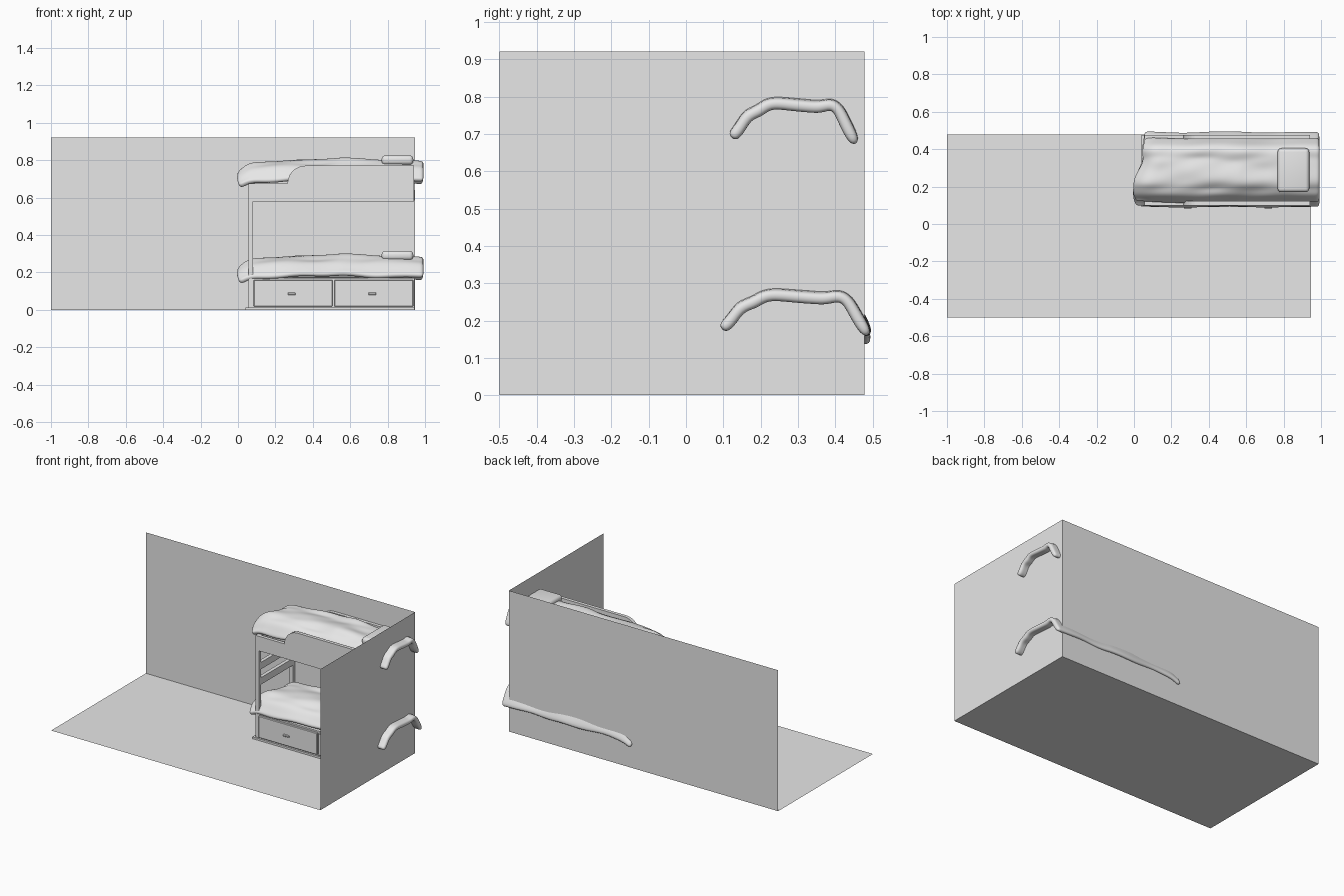
import bpy, bmesh, math

if "Cube" in bpy.data.objects:
    bpy.data.objects.remove(bpy.data.objects["Cube"])

grey = bpy.data.materials.new("plain grey")
grey.diffuse_color = (0.8, 0.8, 0.8, 1)
grey.use_nodes = True
grey.node_tree.nodes["Principled BSDF"].inputs["Base Color"].default_value = grey.diffuse_color


def make(name, bm):
    bmesh.ops.recalc_face_normals(bm, faces=bm.faces)
    me = bpy.data.meshes.new(name)
    bm.to_mesh(me)
    bm.free()
    me.materials.append(grey)
    ob = bpy.data.objects.new(name, me)
    bpy.context.collection.objects.link(ob)
    return ob


def box(name, x0, x1, y0, y1, z0, z1, bevel=0, segs=2):
    bm = bmesh.new()
    bmesh.ops.create_cube(bm, size=1)
    for v in bm.verts:
        v.co = ((x0 + x1) / 2 + v.co.x * (x1 - x0),
                (y0 + y1) / 2 + v.co.y * (y1 - y0),
                (z0 + z1) / 2 + v.co.z * (z1 - z0))
    ob = make(name, bm)
    if bevel:
        m = ob.modifiers.new("round", 'BEVEL')
        m.width, m.segments = bevel, segs
    return ob


def plane(name, pts):
    bm = bmesh.new()
    bm.faces.new([bm.verts.new(p) for p in pts])
    return make(name, bm)


def lerp(table, t):
    for (a, p), (b, q) in zip(table, table[1:]):
        if t <= b:
            return p + (q - p) * (t - a) / (b - a)
    return table[-1][1]


# room: floor and two walls
X0, X1, Y0, Y1, H = -1, 0.945, -0.5, 0.478, 0.92
plane("floor", [(X0, Y0, 0), (X1, Y0, 0), (X1, Y1, 0), (X0, Y1, 0)])
plane("back_wall", [(X0, Y1, 0), (X1, Y1, 0), (X1, Y1, H), (X0, Y1, H)])
plane("right_wall", [(X1, Y0, 0), (X1, Y1, 0), (X1, Y1, H), (X1, Y0, H)])


# bed side panels: post plus guard rail with a stepped curve
def side_panel(name, y0, y1, step):
    pts = [(0.055, 0), (0.08, 0), (0.08, 0.58), (0.942, 0.58), (0.942, 0.77)]
    if step:
        for i in range(9):
            a = math.pi / 2 * (1 + i / 8)
            pts.append((0.36 + 0.095 * math.cos(a), 0.675 + 0.095 * math.sin(a)))
        pts.append((0.055, 0.675))
    else:
        pts.append((0.055, 0.77))
    bm = bmesh.new()
    f = bm.faces.new([bm.verts.new((x, y0, z)) for x, z in pts])
    r = bmesh.ops.extrude_face_region(bm, geom=[f])
    for v in r["geom"]:
        if isinstance(v, bmesh.types.BMVert):
            v.co.y = y1
    make(name, bm)


side_panel("front_panel", 0.1, 0.122, True)
side_panel("back_panel", 0.455, 0.476, True)

# base, bunk deck and foot-end rails
box("plinth", 0.04, 0.943, 0.09, 0.476, 0, 0.012)
box("drawer_base", 0.056, 0.943, 0.102, 0.475, 0.012, 0.17)
box("upper_deck", 0.056, 0.943, 0.122, 0.455, 0.585, 0.64)
for i, (z0, z1) in enumerate([(0.35, 0.395), (0.45, 0.495), (0.58, 0.675)]):
    box(f"foot_rail_{i + 1}", 0.056, 0.079, 0.122, 0.455, z0, z1)

# drawers with small pulls
for i, x in enumerate([0.084, 0.515]):
    box(f"drawer_front_{i + 1}", x, x + 0.422, 0.09, 0.105, 0.018, 0.16, 0.003, 1)
    c = x + 0.203
    box(f"drawer_pull_{i + 1}", c - 0.021, c + 0.021, 0.083, 0.092, 0.078, 0.092, 0.003, 1)

# draped quilt: cross-section (y, z), drop along the length, ragged foot end
ARCH = [(0.095, 0.178), (0.12, 0.20), (0.145, 0.24), (0.18, 0.25), (0.205, 0.268),
        (0.235, 0.274), (0.29, 0.268), (0.34, 0.264), (0.375, 0.262), (0.41, 0.272),
        (0.435, 0.255), (0.455, 0.215), (0.488, 0.16)]
DROP = [(0, -0.07), (0.035, -0.035), (0.07, -0.014), (0.15, -0.008), (0.3, 0.002),
        (0.45, 0.003), (0.56, 0.012), (0.7, 0.002), (0.93, 0), (1.0, -0.006)]
FOOT = [(0.09, 0.015), (0.15, -0.006), (0.26, 0.006), (0.3, 0.035), (0.35, 0.055),
        (0.4, 0.045), (0.5, 0.06)]
N = 34


def quilt(name, y_of, lift):
    bm = bmesh.new()
    rows = []
    for i in range(N + 1):
        t = i / N
        row = []
        for j, (y, z) in enumerate(ARCH):
            xs = lerp(FOOT, y)
            x = xs + (0.992 - xs) * t
            edge = abs(j - 6) / 6
            d = lerp(DROP, t) * (1 - 0.6 * edge ** 3)
            fade = min(1, (1 - t) * 4)
            d += fade * (0.005 * math.sin(9 * x + 38 * y) + 0.003 * math.sin(23 * x - 60 * y))
            yy = y + fade * 0.004 * math.sin(14 * x + 1) * edge
            row.append(bm.verts.new((x, y_of(yy), z + d + lift)))
        rows.append(row)
    for a, b in zip(rows, rows[1:]):
        for j in range(len(a) - 1):
            bm.faces.new((a[j], b[j], b[j + 1], a[j + 1]))
    ob = make(name, bm)
    m = ob.modifiers.new("thick", 'SOLIDIFY')
    m.thickness, m.offset = 0.032, 0
    m = ob.modifiers.new("soft", 'SUBSURF')
    m.levels = m.render_levels = 2
    for p in ob.data.polygons:
        p.use_smooth = True


# pillow: a puffed, rounded slab
def pillow(name, z):
    ob = box(name, 0.768, 0.937, 0.17, 0.405, z, z + 0.05, 0.02, 4)
    for p in ob.data.polygons:
        p.use_smooth = True


quilt("lower_quilt", lambda y: y, 0)
quilt("upper_quilt", lambda y: 0.121 + (y - 0.095) * 0.85, 0.513)
for name, z0, z1, lift in [("lower", 0.17, 0.235, 0), ("upper", 0.64, 0.745, 0.51)]:
    box(f"{name}_mattress", 0.085, 0.94, 0.165, 0.425, z0, z1, 0.015)
    pillow(f"{name}_pillow", 0.265 + lift)
